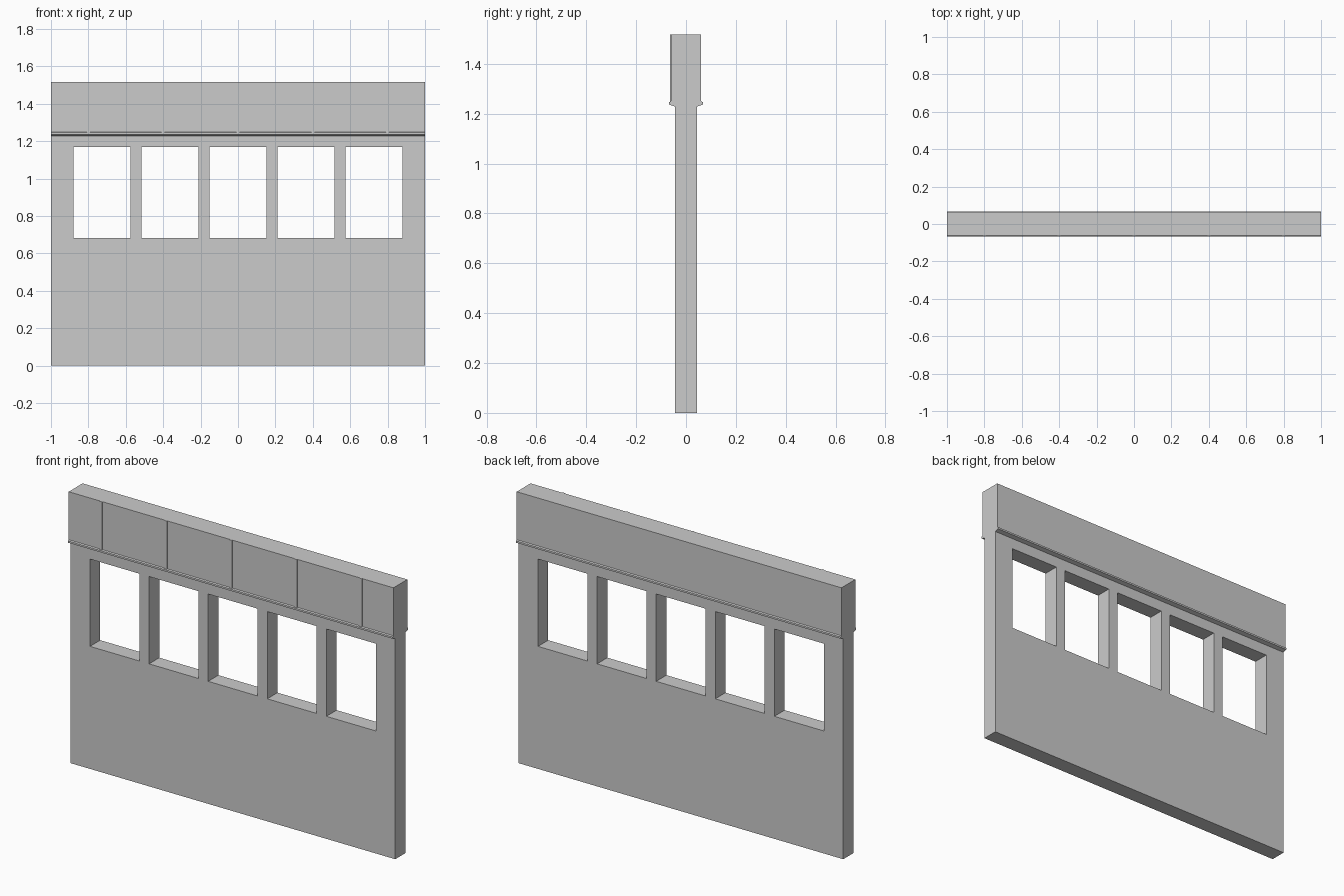
import bpy, bmesh

if "Cube" in bpy.data.objects:
    bpy.data.objects.remove(bpy.data.objects["Cube"])

def box(name, x0, x1, y0, y1, z0, z1):
    bm = bmesh.new()
    bmesh.ops.create_cube(bm, size=1)
    for v in bm.verts:
        v.co.x = x0 if v.co.x < 0 else x1
        v.co.y = y0 if v.co.y < 0 else y1
        v.co.z = z0 if v.co.z < 0 else z1
    return link(name, bm)

def link(name, bm):
    bmesh.ops.recalc_face_normals(bm, faces=bm.faces)
    mesh = bpy.data.meshes.new(name)
    bm.to_mesh(mesh)
    bm.free()
    obj = bpy.data.objects.new(name, mesh)
    bpy.context.collection.objects.link(obj)
    return obj

# wall, ledge and thicker upper band: one mirrored profile extruded along x
half = [(0.045, 0), (0.045, 1.229), (0.068, 1.236), (0.068, 1.246),
        (0.061, 1.25), (0.061, 1.517)]
profile = half + [(-y, z) for y, z in reversed(half)]
bm = bmesh.new()
face = bm.faces.new([bm.verts.new((-1, y, z)) for y, z in profile])
ext = bmesh.ops.extrude_face_region(bm, geom=[face])
for v in ext["geom"]:
    if isinstance(v, bmesh.types.BMVert):
        v.co.x = 1
if not face.is_valid or len(bm.faces) < len(profile) + 2:
    bmesh.ops.holes_fill(bm, edges=[e for e in bm.edges if e.is_boundary])
wall = link("wall", bm)

# five window openings
for i in range(-2, 3):
    cx = i * 0.364
    cutter = box("window_cutter", cx - 0.152, cx + 0.152, -0.2, 0.2, 0.682, 1.168)
    cutter.hide_render = True
    cutter.hide_set(True)
    mod = wall.modifiers.new("window", "BOOLEAN")
    mod.operation = "DIFFERENCE"
    mod.solver = "EXACT"
    mod.object = cutter

# thin vertical battens on the front of the upper band
for i in range(-2, 3):
    cx = i * 0.4
    box("batten", cx - 0.008, cx + 0.008, -0.065, -0.058, 1.248, 1.517)
